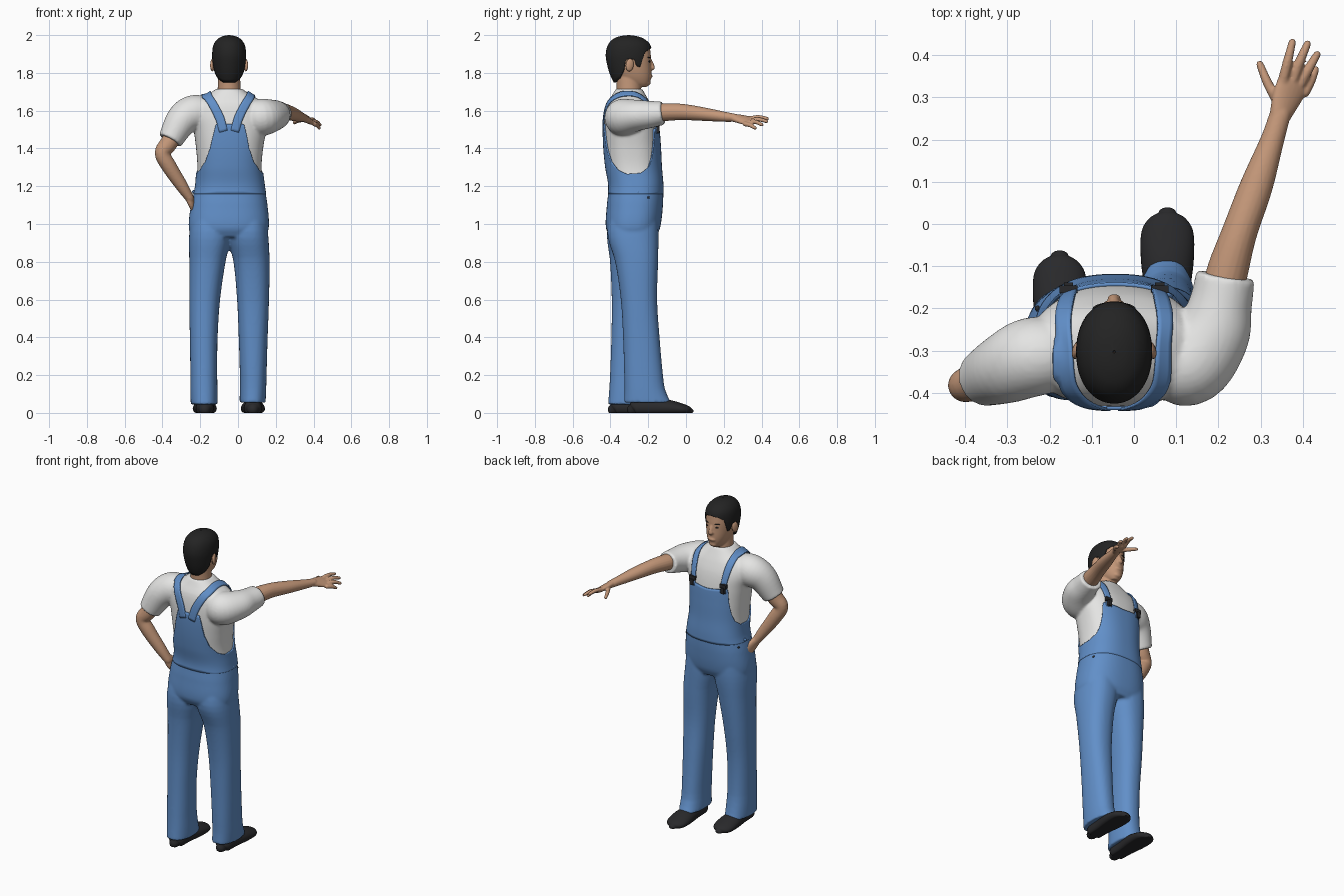
import bpy, bmesh, math
from mathutils import Vector

if "Cube" in bpy.data.objects:
    bpy.data.objects.remove(bpy.data.objects["Cube"])


def material(name, r, g, b):
    m = bpy.data.materials.new(name)
    m.diffuse_color = (r, g, b, 1)
    m.use_nodes = True
    m.node_tree.nodes["Principled BSDF"].inputs["Base Color"].default_value = m.diffuse_color
    return m


SKIN = material("skin", 0.55, 0.31, 0.19)
HAIR = material("black hair", 0.017, 0.017, 0.017)
SHIRT = material("white cotton", 0.78, 0.78, 0.77)
DENIM = material("blue denim", 0.12, 0.275, 0.58)
SHOE = material("black leather", 0.022, 0.022, 0.024)
CX = -0.047  # middle of the body


def hermite(keys, u):
    """Smooth interpolation of rows (u, values...)."""
    u = min(max(u, keys[0][0]), keys[-1][0])
    i = max(j for j in range(len(keys) - 1) if keys[j][0] <= u)
    slope = lambda j, c: ((keys[min(j + 1, len(keys) - 1)][c] - keys[max(j - 1, 0)][c])
                          / (keys[min(j + 1, len(keys) - 1)][0] - keys[max(j - 1, 0)][0]))
    a, b = keys[i], keys[i + 1]
    h = b[0] - a[0]
    t = (u - a[0]) / h
    return [(2*t**3 - 3*t*t + 1) * a[c] + (t**3 - 2*t*t + t) * h * slope(i, c)
            + (3*t*t - 2*t**3) * b[c] + (t**3 - t*t) * h * slope(i + 1, c) for c in range(1, len(a))]


def linear(keys, u):
    for a, b in zip(keys, keys[1:]):
        if u <= b[0]:
            return a[1] + (b[1] - a[1]) * (u - a[0]) / (b[0] - a[0])
    return keys[-1][1]


def rings_to_object(name, rings, mat, closed=True, caps=True):
    bm = bmesh.new()
    vs = [[bm.verts.new(p) for p in ring] for ring in rings]
    n = len(vs[0])
    for a, b in zip(vs, vs[1:]):
        for k in range(n if closed else n - 1):
            bm.faces.new((a[k], a[(k + 1) % n], b[(k + 1) % n], b[k]))
    if caps:
        bm.faces.new(vs[0][::-1])
        bm.faces.new(vs[-1])
    bmesh.ops.recalc_face_normals(bm, faces=bm.faces)
    me = bpy.data.meshes.new(name)
    bm.to_mesh(me)
    bm.free()
    me.materials.append(mat)
    ob = bpy.data.objects.new(name, me)
    bpy.context.collection.objects.link(ob)
    me.shade_smooth()
    return ob


def loft(name, secs, mat, lo=None, hi=None, n=64, rows=30, p=2.3, off=0, ease=1, caps=True):
    """Stack of rounded sections (z, x left, x right, y back, y front); lo/hi trim by angle from front."""
    sp = lambda v: math.copysign(abs(v) ** (2 / p), v)
    rings = []
    for r in range(rows + 1):
        t = 1 - (1 - r / rows) ** ease
        ring = []
        for k in range(n):
            a = 2 * math.pi * k / n
            d = math.degrees(min(a, 2 * math.pi - a))
            z0 = linear(lo, d) if lo else secs[0][0]
            z1 = linear(hi, d) if hi else secs[-1][0]
            z = z0 + (z1 - z0) * t
            xl, xr, yb, yf = hermite(secs, z)
            ring.append(((xl + xr) / 2 + (max(xr - xl, .004) / 2 + off) * sp(math.sin(a)),
                         (yb + yf) / 2 + (max(yf - yb, .004) / 2 + off) * sp(math.cos(a)), z))
        rings.append(ring)
    return rings_to_object(name, rings, mat, caps=caps)


def tube(name, pts, mat, n=20, up=(0, 0, 1), rounded=True, flat=False):
    """Tube through points (x, y, z, side radius, up radius)."""
    keys = [(i,) + tuple(q) for i, q in enumerate(pts)]
    m = 5 * (len(pts) - 1)
    sam = [hermite(keys, i / 5) for i in range(m + 1)]
    if rounded:
        for end, nxt, at in ((sam[0], sam[1], 0), (sam[-1], sam[-2], None)):
            d = (Vector(end[:3]) - Vector(nxt[:3])).normalized()
            for f, s in ((.5, .85), (.8, .55), (.95, .2)):
                q = list(Vector(end[:3]) + d * end[4] * f) + [end[3] * s, end[4] * s]
                sam.insert(0 if at == 0 else len(sam), q)
    rings = []
    for i, q in enumerate(sam):
        t = (Vector(sam[min(i + 1, len(sam) - 1)][:3]) - Vector(sam[max(i - 1, 0)][:3])).normalized()
        s = t.cross(Vector(up)).normalized()
        w = s.cross(t)
        ring = []
        for k in range(n):
            a = 2 * math.pi * k / n
            v = Vector(q[:3]) + s * q[3] * math.cos(a) + w * q[4] * math.sin(a)
            if flat:
                v.z = max(v.z, 0)
            ring.append(v)
        rings.append(ring)
    return rings_to_object(name, rings, mat)


def fuse(name, obs, voxel, smooth):
    """Join closed parts into one continuous surface."""
    bpy.ops.object.select_all(action='DESELECT')
    for o in obs:
        o.select_set(True)
    bpy.context.view_layer.objects.active = obs[0]
    bpy.ops.object.join()
    ob = obs[0]
    ob.name = name
    m = ob.modifiers.new("fuse", 'REMESH')
    m.mode, m.voxel_size, m.use_smooth_shade = 'VOXEL', voxel, True
    m = ob.modifiers.new("soften", 'SMOOTH')
    m.iterations = smooth
    return ob


def thicken(ob, t, offset=-1):
    m = ob.modifiers.new("thickness", 'SOLIDIFY')
    m.thickness, m.offset = t, offset


def blob(name, loc, size, mat):
    bpy.ops.mesh.primitive_uv_sphere_add(segments=20, ring_count=12, location=loc)
    ob = bpy.context.object
    ob.name, ob.scale = name, size
    ob.data.materials.append(mat)
    ob.data.shade_smooth()
    return ob


# torso sections, shared by shirt and overalls
TORSO = [(0.93, -.235, .135, -.395, -.165), (0.98, -.255, .157, -.418, -.143), (1.1, -.243, .15, -.413, -.128),
         (1.2, -.22, .135, -.404, -.127), (1.3, -.215, .125, -.42, -.135), (1.4, -.222, .133, -.43, -.14),
         (1.5, -.235, .15, -.433, -.148), (1.58, -.25, .16, -.428, -.165), (1.64, -.23, .135, -.415, -.19),
         (1.68, -.165, .073, -.392, -.212), (1.715, -.117, .023, -.372, -.232)]

# shirt with both sleeves
shirt = loft("shirt_body", TORSO, SHIRT, lo=[(0, 1.18), (180, 1.18)], p=2.4)
sleeve_l = tube("sleeve", [(-.17, -.31, 1.585, .09, .085), (-.24, -.315, 1.585, .096, .094), (-.3, -.34, 1.545, .085, .085),
                (-.36, -.367, 1.442, .065, .066)], SHIRT, n=32, up=(0, 1, 0), rounded=False)
sleeve_r = tube("sleeve", [(.07, -.34, 1.56, .08, .09), (.13, -.33, 1.565, .1, .098), (.185, -.26, 1.575, .09, .083),
                (.205, -.19, 1.58, .075, .072), (.217, -.122, 1.587, .07, .062)], SHIRT, n=32, rounded=False)
shirt = fuse("shirt", [shirt, sleeve_l, sleeve_r], .007, 6)

# trousers: hips and two legs
hips = loft("hips", TORSO, DENIM, hi=[(0, 1.22), (180, 1.22)], p=2.4, off=.006)
leg_l = loft("leg", [(.045, -.25, -.108, -.413, -.175), (.1, -.252, -.108, -.408, -.19), (.2, -.252, -.11, -.402, -.205),
             (.4, -.255, -.108, -.395, -.205), (.6, -.258, -.095, -.393, -.185), (.8, -.258, -.066, -.402, -.163),
             (.95, -.258, -.035, -.418, -.148), (1.1, -.235, -.05, -.39, -.15)], DENIM)
leg_r = loft("leg", [(.055, .008, .146, -.328, -.08), (.12, .01, .149, -.325, -.11), (.2, .01, .151, -.327, -.122),
             (.4, .004, .157, -.333, -.14), (.6, -.005, .164, -.345, -.153), (.8, -.024, .167, -.375, -.148),
             (.95, -.058, .159, -.416, -.146), (1.1, -.05, .14, -.39, -.15)], DENIM)
fuse("trousers", [hips, leg_l, leg_r], .008, 5)

# bib and back panel with curved armholes
bib = loft("overall_bib", TORSO, DENIM, lo=[(0, 1.16), (180, 1.16)],
           hi=[(0, 1.49), (35, 1.505), (39, 1.495), (44, 1.42), (52, 1.35), (62, 1.3), (80, 1.27), (102, 1.265),
               (120, 1.285), (138, 1.33), (150, 1.4), (160, 1.5), (163, 1.53), (180, 1.53)],
           n=144, rows=24, p=2.4, off=.008, caps=False)
thicken(bib, .01)

# straps, buckles and side buttons
STRAP = [(-.03, .44, 1.49, .022), (-.05, .44, 1.56, .024), (-.085, .425, 1.63, .024), (-.115, .385, 1.68, .023),
         (-.122, .32, 1.7, .022), (-.12, .26, 1.685, .02), (-.113, .2, 1.62, .019), (-.108, .155, 1.54, .018),
         (-.108, .145, 1.48, .018)]
for sx, side in ((1, "left"), (-1, "right")):
    keys = [(i, CX + sx * q[0], -q[1], q[2], q[3]) for i, q in enumerate(STRAP)]
    rows = []
    for i in range(8 * 5 + 1):
        q, q2, q1 = (hermite(keys, i / 5 + e) for e in (0, .05, -.05))
        p = Vector(q[:3])
        t = Vector(q2[:3]) - Vector(q1[:3])
        s = t.cross(p - Vector((CX + (p.x - CX) * .6, -.3, 1.5))).normalized()
        rows.append([p + s * q[3] * f for f in (-1, -.5, 0, .5, 1)])
    strap = rings_to_object("strap_" + side, rows, DENIM, closed=False, caps=False)
    m = strap.modifiers.new("lie on shirt", 'SHRINKWRAP')
    m.target, m.wrap_mode, m.offset = shirt, 'ABOVE_SURFACE', .007
    thicken(strap, .007, 0)
    for z, w, h in ((1.525, .021, .012), (1.50, .011, .018)):
        bpy.ops.mesh.primitive_cube_add(size=2, location=(CX - sx * .108, -.148 - (z - 1.5) * .25, z))
        ob = bpy.context.object
        ob.name, ob.scale = "buckle_" + side, (w, .009, h)
        ob.data.materials.append(SHOE)
    blob("side_button_" + side, (CX - sx * .188, -.255, 1.17), (.008, .009, .009), DENIM)
    blob("side_button_" + side, (CX - sx * .182, -.2, 1.14), (.006, .007, .007), SHOE)

# shoes
for x, y, side in ((-.176, -.385, "left"), (.079, -.283, "right")):
    prof = [(0, .03, .03), (.02, .046, .042), (.1, .05, .046), (.19, .062, .043), (.26, .062, .031),
            (.293, .046, .023), (.308, .022, .015)]
    tube("shoe_" + side, [(x, y + d, b * .6, a, b) for d, a, b in prof], SHOE, n=32, flat=True)

# left arm bent, hand on the hip
fuse("left_arm", [
    tube("arm", [(-.31, -.345, 1.53, .05, .05), (-.365, -.37, 1.43, .047, .047), (-.4, -.382, 1.375, .041, .04),
         (-.365, -.372, 1.305, .04, .04), (-.3, -.35, 1.205, .033, .034), (-.258, -.333, 1.14, .024, .028)],
         SKIN, up=(0, 1, 0)),
    tube("hand", [(-.262, -.335, 1.15, .022, .028), (-.243, -.31, 1.11, .018, .04), (-.236, -.275, 1.085, .014, .038),
         (-.232, -.235, 1.075, .01, .03)], SKIN, up=(0, .5, .8))], .005, 4)

# right arm stretched forward with spread fingers
TILT = (.4, -.15, .9)
arm = [tube("arm", [(.2, -.2, 1.585, .05, .05), (.222, -.11, 1.592, .049, .047), (.25, -.02, 1.593, .042, .043),
            (.29, .09, 1.582, .039, .036), (.328, .2, 1.568, .028, .027), (.347, .262, 1.562, .025, .021)], SKIN),
       tube("palm", [(.344, .25, 1.563, .025, .02), (.358, .29, 1.555, .036, .018), (.373, .325, 1.547, .041, .015),
            (.38, .345, 1.543, .036, .012)], SKIN, up=TILT)]
FINGERS = [((.352, .335, 1.558), (.364, .385, 1.565), (.375, .431, 1.558)),
           ((.376, .34, 1.548), (.394, .388, 1.553), (.411, .427, 1.543)),
           ((.394, .332, 1.539), (.415, .37, 1.54), (.434, .402, 1.525)),
           ((.404, .312, 1.53), (.419, .34, 1.523), (.43, .366, 1.508)),
           ((.343, .285, 1.553), (.316, .335, 1.546), (.298, .379, 1.536))]
for f in FINGERS:
    arm.append(tube("finger", [p + (r, r) for p, r in zip(f, (.013, .0115, .009))], SKIN, n=12, up=TILT))
fuse("right_arm", arm, .004, 3)

# head, neck, nose and ears
def around(rows):
    return [(z, CX - h, CX + h, b, f) for z, h, b, f in rows]


head = loft("skull", around([(1.725, .026, -.27, -.208), (1.745, .046, -.33, -.193), (1.785, .065, -.372, -.184),
            (1.84, .077, -.402, -.184), (1.9, .08, -.41, -.187), (1.95, .07, -.395, -.2), (1.985, .03, -.34, -.25)]),
            SKIN, p=2.15)
neck = loft("neck", around([(1.64, .066, -.372, -.235), (1.71, .061, -.367, -.238), (1.79, .058, -.37, -.24)]), SKIN, p=2)
nose = tube("nose", [(CX, -.19, 1.872, .009, .006), (CX, -.18, 1.845, .011, .01), (CX, -.177, 1.826, .017, .012)],
            SKIN, up=(0, 1, 0))
lips = blob("lips", (CX, -.186, 1.782), (.024, .009, .009), SKIN)
chin = blob("chin", (CX, -.203, 1.748), (.026, .016, .016), SKIN)
fuse("head", [head, neck, nose, lips, chin], .005, 3)
for s, side in ((-1, "left"), (1, "right")):
    ear = blob("ear_" + side, (CX + s * .088, -.298, 1.842), (.011, .022, .034), SKIN)
    ear.rotation_euler = (-.15, 0, s * .3)
    blob("eye_" + side, (CX + s * .031, -.195, 1.86), (.013, .006, .005), HAIR).rotation_euler.z = -s * .25
    blob("eyebrow_" + side, (CX + s * .033, -.195, 1.882), (.019, .006, .0035), HAIR).rotation_euler.z = -s * .3

# short hair with hairline by angle
hair = loft("hair", around([(1.74, .058, -.378, -.205), (1.79, .077, -.402, -.195), (1.85, .087, -.419, -.187),
            (1.9, .09, -.425, -.181), (1.95, .082, -.412, -.19), (1.98, .06, -.385, -.222),
            (1.995, .031, -.346, -.262), (2.0, .003, -.306, -.3)]), HAIR,
            lo=[(0, 1.932), (30, 1.925), (48, 1.905), (56, 1.85), (60, 1.83), (70, 1.835), (76, 1.872), (96, 1.872),
                (104, 1.81), (122, 1.77), (150, 1.75), (180, 1.748)], n=96, rows=28, p=2.1, ease=2, caps=False)
thicken(hair, .012)
